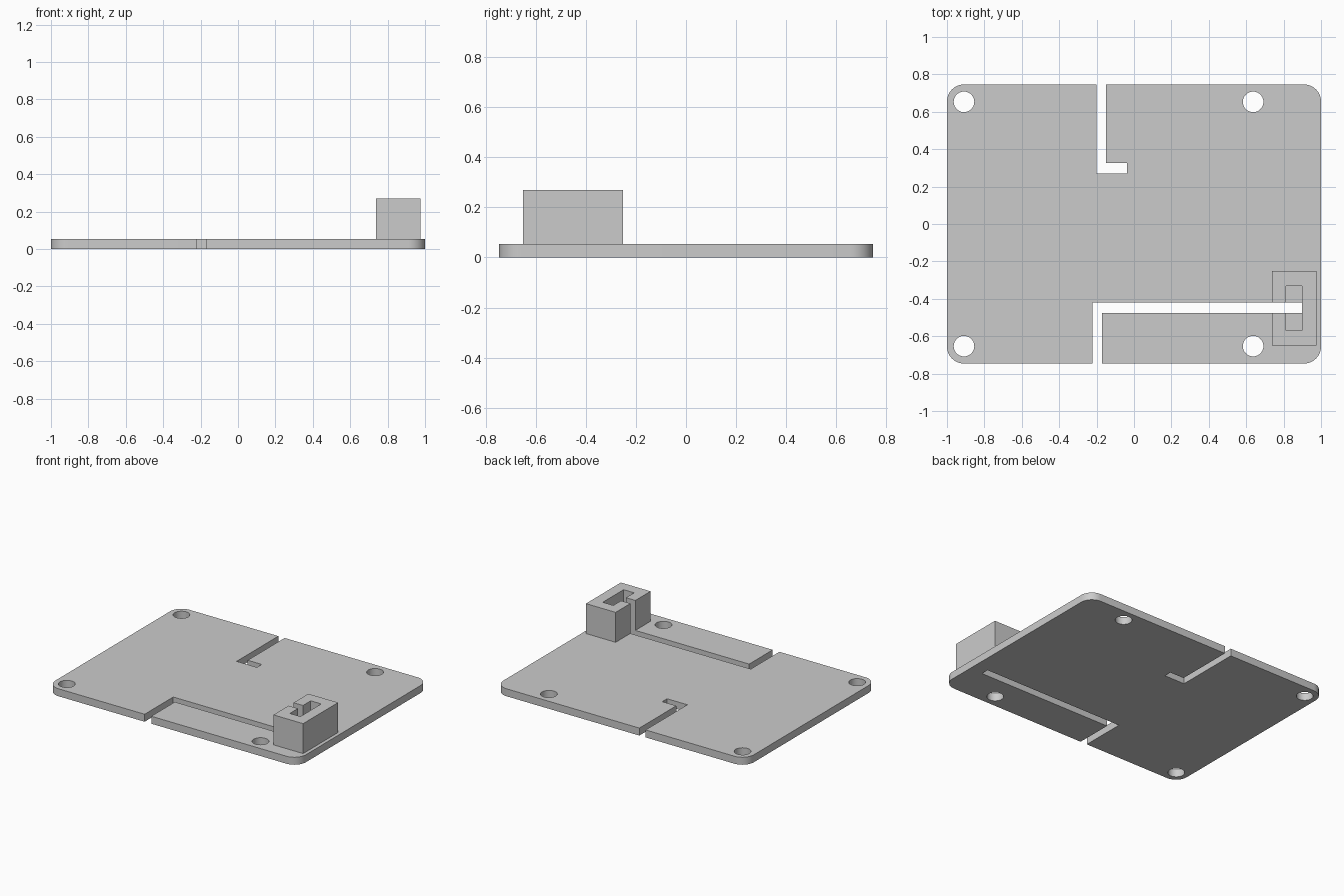
import bpy
import bmesh
import math

if "Cube" in bpy.data.objects:
    bpy.data.objects.remove(bpy.data.objects["Cube"], do_unlink=True)

# Single flat grey
grey = bpy.data.materials.new("grey_plastic")
grey.use_nodes = True
colour = (0.6, 0.6, 0.6, 1.0)
grey.diffuse_color = colour
grey.node_tree.nodes["Principled BSDF"].inputs["Base Color"].default_value = colour


def arc(cx, cy, r, start, end, steps):
    """Points along an arc, angles in degrees, both ends included."""
    angles = [math.radians(start + (end - start) * i / steps) for i in range(steps + 1)]
    return [(cx + r * math.cos(a), cy + r * math.sin(a)) for a in angles]


def make_slab(name, loops, z0, z1):
    """Fill an outline (further loops are holes) and thicken it from z0 to z1."""
    bm = bmesh.new()
    edges = []
    for loop in loops:
        verts = [bm.verts.new((x, y, 0)) for x, y in loop]
        edges += [bm.edges.new((verts[i - 1], verts[i])) for i in range(len(verts))]
    bmesh.ops.triangle_fill(bm, edges=edges, use_beauty=True, normal=(0, 0, 1))
    bmesh.ops.recalc_face_normals(bm, faces=bm.faces)
    mesh = bpy.data.meshes.new(name)
    bm.to_mesh(mesh)
    bm.free()
    mesh.materials.append(grey)
    obj = bpy.data.objects.new(name, mesh)
    bpy.context.collection.objects.link(obj)
    obj.location.z = (z0 + z1) / 2
    solid = obj.modifiers.new("thickness", 'SOLIDIFY')
    solid.thickness = z1 - z0
    solid.offset = 0
    bpy.ops.object.select_all(action='DESELECT')
    obj.select_set(True)
    bpy.context.view_layer.objects.active = obj
    bpy.ops.object.modifier_apply(modifier=solid.name)
    bpy.ops.object.shade_smooth_by_angle(angle=math.radians(30))
    return obj


HX, HY, R = 1.0, 0.746, 0.091      # half sizes and corner radius
THICK, TOP = 0.054, 0.27           # plate thickness, block top
SLOT_LOW, SLOT_HIGH = -0.477, -0.42  # long slot edges, shared with the block

# Base plate outline, counter-clockwise, with the two L-shaped slots
outline = arc(-HX + R, -HY + R, R, 180, 270, 10)
outline += [(-0.223, -HY), (-0.223, SLOT_HIGH), (0.897, SLOT_HIGH),
            (0.897, SLOT_LOW), (-0.17, SLOT_LOW), (-0.17, -HY)]
outline += arc(HX - R, -HY + R, R, 270, 360, 10)
outline += arc(HX - R, HY - R, R, 0, 90, 10)
outline += [(-0.15, HY), (-0.15, 0.325), (-0.038, 0.325),
            (-0.038, 0.27), (-0.2, 0.27), (-0.2, HY)]
outline += arc(-HX + R, HY - R, R, 90, 180, 10)

# Mounting holes
holes = [arc(x, y, 0.055, 0, 360, 40)[:-1]
         for x in (-0.909, 0.637) for y in (-0.653, 0.653)]
make_slab("base_plate", [outline] + holes, 0, THICK)

# Socket block: C-shaped wall around a pocket, open towards the long slot
X0, X1, Y0, Y1 = 0.738, 0.975, -0.65, -0.252
PX0, PX1, PY0, PY1 = 0.813, 0.897, -0.57, -0.332
socket = [(X0, Y0), (X1, Y0), (X1, Y1), (X0, Y1),
          (X0, SLOT_HIGH), (PX0, SLOT_HIGH), (PX0, PY1), (PX1, PY1),
          (PX1, PY0), (PX0, PY0), (PX0, SLOT_LOW), (X0, SLOT_LOW)]
make_slab("socket_block", [socket], THICK, TOP)
